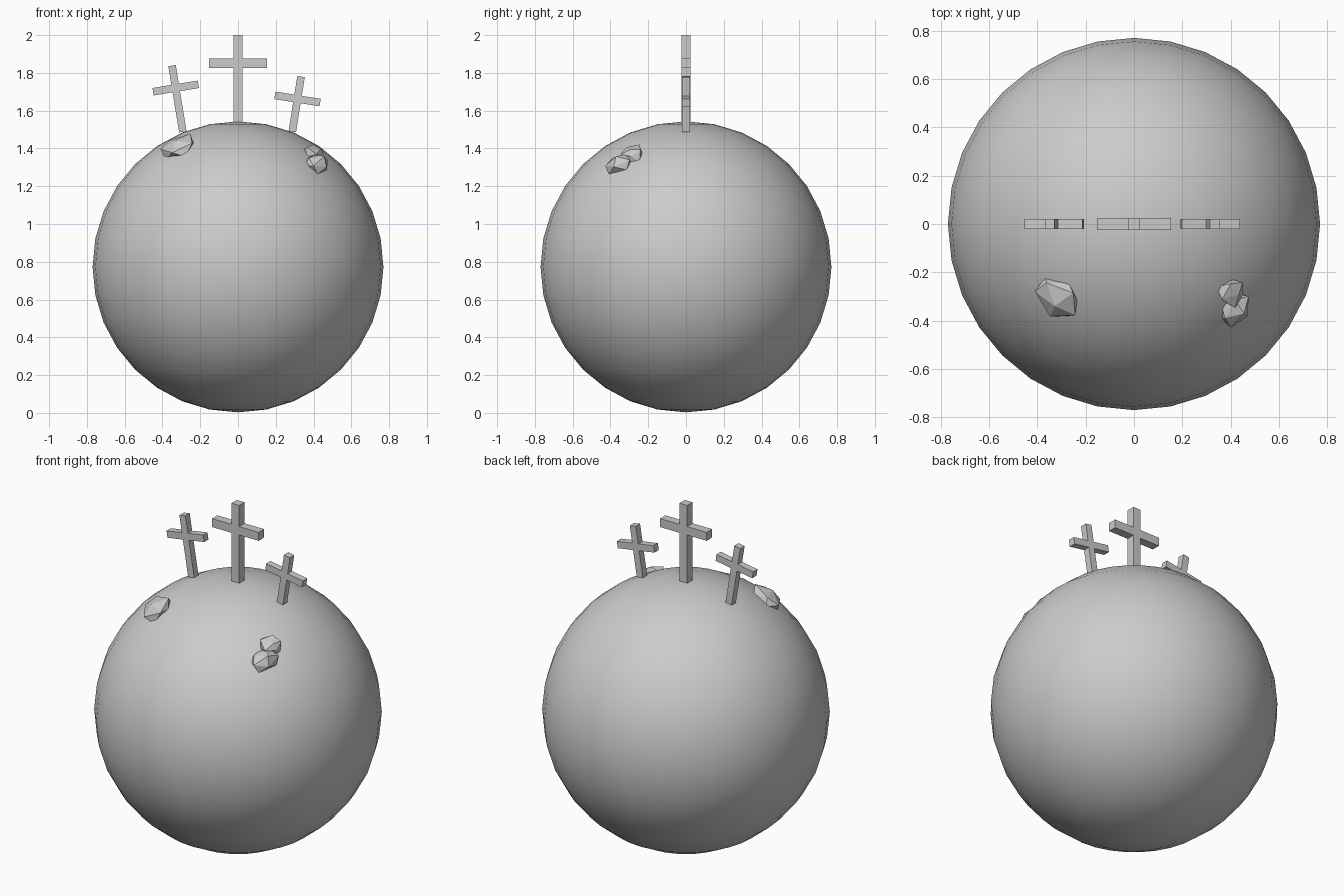
import bpy, bmesh, math, random
from mathutils import Vector, Matrix

if "Cube" in bpy.data.objects:
    bpy.data.objects.remove(bpy.data.objects["Cube"])

R = 0.77
CENTRE = Vector((0, 0, 0.773))

# globe
bpy.ops.mesh.primitive_uv_sphere_add(segments=32, ring_count=16, radius=R, location=CENTRE)
globe = bpy.context.object
globe.name = "globe"
bpy.ops.object.shade_smooth()


def make_object(name, bm):
    mesh = bpy.data.meshes.new(name)
    bm.to_mesh(mesh)
    bm.free()
    obj = bpy.data.objects.new(name, mesh)
    bpy.context.collection.objects.link(obj)
    return obj


def cross(name, x, z, tilt, up, down, span, thick):
    """Post and crossbar; (x, z) is where they meet."""
    bm = bmesh.new()
    for size, dz in (((thick, thick, up + down), (up - down) / 2),
                     ((span, thick, thick), 0)):
        m = Matrix.Translation((0, 0, dz)) @ Matrix.Diagonal((*size, 1))
        bmesh.ops.create_cube(bm, size=1, matrix=m)
    obj = make_object(name, bm)
    obj.location = (x, 0, z)
    obj.rotation_euler.y = math.radians(tilt)
    return obj


# crosses
cross("centre_cross", 0, 1.85, 0, 0.15, 0.315, 0.305, 0.05)
cross("left_cross", -0.33, 1.72, -9.3, 0.12, 0.235, 0.243, 0.04)
cross("right_cross", 0.315, 1.662, 9, 0.12, 0.175, 0.243, 0.04)


def rock(name, x, y, size, lift, seed):
    """Faceted boulder lying flat on the globe."""
    rng = random.Random(seed)
    bm = bmesh.new()
    bmesh.ops.create_icosphere(bm, subdivisions=1, radius=1)
    for v in bm.verts:
        p = v.co + Vector([rng.uniform(-0.2, 0.2) for _ in range(3)])
        v.co = p * Vector(size)
    # merge near-flat triangles into irregular facets
    bmesh.ops.dissolve_limit(bm, angle_limit=math.radians(20),
                             verts=list(bm.verts), edges=list(bm.edges))
    obj = make_object(name, bm)
    n = Vector((x, y, math.sqrt(R * R - x * x - y * y))).normalized()
    obj.location = CENTRE + n * (R + lift)
    obj.rotation_mode = 'QUATERNION'
    obj.rotation_quaternion = n.to_track_quat('Z', 'Y')
    return obj


# rocks
rock("left_rock", -0.315, -0.31, (0.1, 0.1, 0.042), 0.0, 3)
rock("right_rock_lower", 0.415, -0.355, (0.075, 0.075, 0.05), 0.005, 5)
rock("right_rock_upper", 0.405, -0.275, (0.06, 0.062, 0.045), 0.005, 8)
